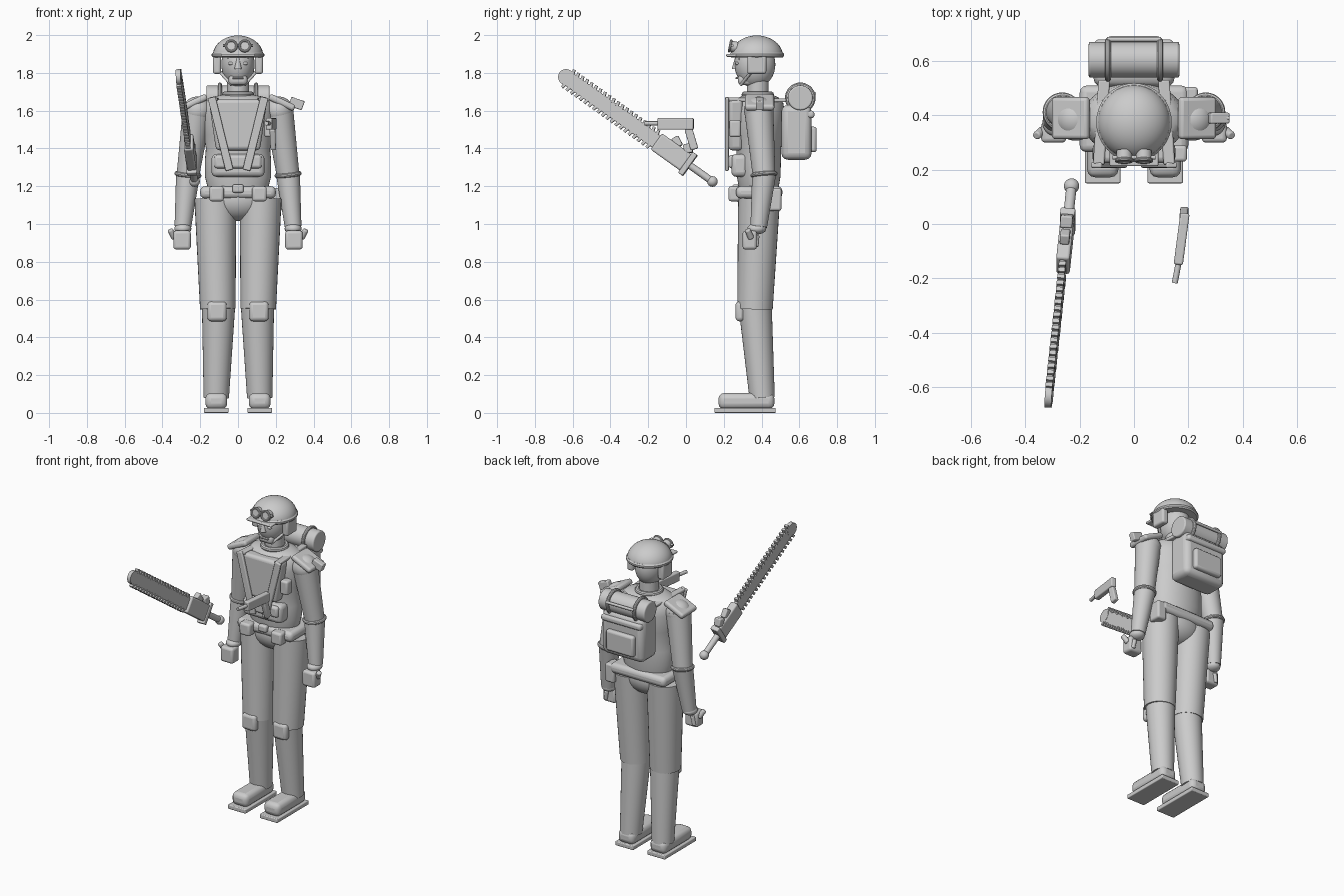
import bpy, bmesh, math
from mathutils import Vector, Matrix

if "Cube" in bpy.data.objects:
    bpy.data.objects.remove(bpy.data.objects["Cube"])

grey = bpy.data.materials.new("plain grey")
grey.diffuse_color = (0.6, 0.6, 0.6, 1)
grey.use_nodes = True
grey.node_tree.nodes["Principled BSDF"].inputs["Base Color"].default_value = grey.diffuse_color
V = Vector


def finish(name, bm, bevel=0.0):
    bmesh.ops.recalc_face_normals(bm, faces=bm.faces)
    me = bpy.data.meshes.new(name)
    bm.to_mesh(me)
    bm.free()
    me.materials.append(grey)
    ob = bpy.data.objects.new(name, me)
    bpy.context.collection.objects.link(ob)
    if bevel:
        m = ob.modifiers.new("round", 'BEVEL')
        m.width, m.segments = bevel, 3
    bpy.context.view_layer.objects.active = ob
    bpy.ops.object.select_all(action='DESELECT')
    ob.select_set(True)
    bpy.ops.object.shade_smooth_by_angle(angle=math.radians(35))
    return ob


def frame(p, axis, side):
    """Matrix with local z along axis and local x close to side."""
    z = V(axis).normalized()
    x = (V(side) - z * V(side).dot(z)).normalized()
    y = z.cross(x)
    return Matrix.Translation(V(p)) @ Matrix((x, y, z)).transposed().to_4x4()


def box(name, lo, hi, bevel=0.012, taper=1.0, tilt=0.0):
    lo, hi = V(lo), V(hi)
    c, s = (lo + hi) / 2, hi - lo
    bm = bmesh.new()
    bmesh.ops.create_cube(bm, size=1)
    for v in bm.verts:
        v.co = V(v.co[i] * s[i] for i in range(3))
        if v.co.z < 0:
            v.co.x *= taper
    bm.transform(Matrix.Translation(c) @ Matrix.Rotation(tilt, 4, 'Y'))
    return finish(name, bm, min(bevel, min(s) * 0.45))


def bar(name, p, q, width, thick, side, bevel=0.006):
    """Box from p to q, its width lying along side."""
    p, q = V(p), V(q)
    bm = bmesh.new()
    bmesh.ops.create_cube(bm, size=1)
    bm.transform(frame((p + q) / 2, q - p, side) @ Matrix.Diagonal((width, thick, (q - p).length, 1)))
    return finish(name, bm, bevel)


def tube(name, p, q, r0, r1=None, bevel=0.0):
    p, q = V(p), V(q)
    bm = bmesh.new()
    bmesh.ops.create_cone(bm, cap_ends=True, segments=32, radius1=r0, radius2=r0 if r1 is None else r1,
                          depth=(q - p).length)
    side = (1, 0, 0) if abs((q - p).normalized().x) < 0.9 else (0, 1, 0)
    bm.transform(frame((p + q) / 2, q - p, side))
    return finish(name, bm, bevel)


def ball(name, c, r, dome=False):
    bm = bmesh.new()
    bmesh.ops.create_uvsphere(bm, u_segments=36, v_segments=20, radius=1)
    if dome:
        bmesh.ops.bisect_plane(bm, geom=bm.verts[:] + bm.edges[:] + bm.faces[:], plane_co=(0, 0, 0),
                               plane_no=(0, 0, -1), clear_outer=True)
        bmesh.ops.holes_fill(bm, edges=[e for e in bm.edges if e.is_boundary])
    bm.transform(Matrix.Translation(V(c)) @ Matrix.Diagonal((*r, 1)))
    return finish(name, bm)


def ring(name, c, axis, R, r):
    bm = bmesh.new()
    n, m = 36, 10
    M = frame(c, axis, (1, 0, 0) if abs(axis[0]) < 0.9 else (0, 1, 0))
    g = [[bm.verts.new(M @ V(((R + r * math.cos(b)) * math.cos(a), (R + r * math.cos(b)) * math.sin(a), r * math.sin(b))))
          for b in (k * math.tau / m for k in range(m))] for a in (i * math.tau / n for i in range(n))]
    for i in range(n):
        for k in range(m):
            bm.faces.new((g[i][k], g[i - 1][k], g[i - 1][k - 1], g[i][k - 1]))
    return finish(name, bm)


def loft(name, rings, n=40):
    """Stack of ellipses given as (z, centre y, x radius, y radius)."""
    bm = bmesh.new()
    g = [[bm.verts.new((rx * math.cos(a), cy + ry * math.sin(a), z)) for a in (i * math.tau / n for i in range(n))]
         for z, cy, rx, ry in rings]
    for a, b in zip(g, g[1:]):
        for i in range(n):
            bm.faces.new((a[i - 1], a[i], b[i], b[i - 1]))
    bm.faces.new(g[0])
    bm.faces.new(g[-1])
    return finish(name, bm)


# Torso, hips and neck
loft("torso", [(1.19, .385, .16, .105), (1.25, .385, .175, .115), (1.34, .385, .175, .118), (1.4, .385, .17, .118),
               (1.47, .385, .18, .13), (1.58, .385, .19, .14), (1.64, .385, .18, .13), (1.67, .385, .15, .105),
               (1.685, .385, .08, .07)])
ball("hips", (0, .385, 1.13), (.17, .112, .115))
tube("neck", (0, .38, 1.64), (0, .38, 1.8), .058)
ring("collar", (0, .38, 1.685), (0, 0, 1), .07, .016)

# Belt and its pouches
box("belt", (-.2, .265, 1.135), (.2, .51, 1.2), .025)
box("buckle", (-.03, .245, 1.165), (.03, .28, 1.21))
box("hip_pouch", (.17, .42, 1.07), (.235, .505, 1.19))

# Chest armour
box("chest_plate", (-.155, .225, 1.39), (.155, .3, 1.66), .02, taper=.75)
box("belly_pouch", (-.14, .24, 1.25), (.14, .33, 1.37), .025)
box("belly_flap", (-.125, .225, 1.295), (.125, .26, 1.365), .015)
box("chest_pocket", (.14, .23, 1.46), (.195, .29, 1.55))

# Head and face
ball("head", (0, .365, 1.845), (.088, .108, .125))
box("jaw", (-.05, .275, 1.735), (.05, .38, 1.79), .02)
tube("nose", (0, .262, 1.82), (0, .266, 1.88), .02, .007)
box("mouth", (-.03, .262, 1.768), (.03, .285, 1.777), .003)

# Helmet and goggles
ball("helmet", (0, .375, 1.89), (.134, .138, .108), dome=True)
loft("helmet_rim", [(1.882, .375, .132, .137), (1.89, .375, .139, .144), (1.9, .375, .139, .144), (1.908, .375, .132, .137)])
box("visor", (-.09, .213, 1.885), (.09, .31, 1.9), .006)
tube("goggle_bridge", (-.08, .245, 1.945), (.08, .245, 1.945), .007)

# Backpack and bedroll
box("backpack", (-.15, .505, 1.34), (.15, .665, 1.63), .035)
box("pack_pocket", (-.1, .64, 1.38), (.1, .692, 1.515), .015)
box("pack_flap", (-.145, .535, 1.56), (.145, .68, 1.6), .015)
tube("bedroll", (-.167, .605, 1.668), (.167, .605, 1.668), .066, bevel=.008)
tube("roll_handle", (-.1, .68, 1.69), (.1, .68, 1.69), .009)

# Paired parts
for s, w in ((-1, "right"), (1, "left")):
    # Legs and boots
    tube(w + "_thigh", (s * .107, .365, .55), (s * .12, .387, 1.135), .094, .111)
    tube(w + "_shin", (s * .115, .403, .08), (s * .103, .366, .565), .067, .088)
    x0, x1 = sorted((s * .05, s * .18))
    box(w + "_sole", (x0, .15, 0), (x1, .475, .027), .005)
    x0, x1 = sorted((s * .057, s * .173))
    box(w + "_boot", (x0, .172, .02), (x1, .468, .105), .03)
    x0, x1 = sorted((s * .06, s * .162))
    box(w + "_knee_pad", (x0, .262, .485), (x1, .31, .59), .02)
    # Arms and hands
    ball(w + "_shoulder", (s * .215, .385, 1.6), (.078, .078, .075))
    tube(w + "_upper_arm", (s * .265, .413, 1.26), (s * .215, .385, 1.61), .06, .077)
    tube(w + "_forearm", (s * .292, .385, .985), (s * .265, .413, 1.26), .044, .063)
    ring(w + "_elbow_ring", (s * .265, .413, 1.262), (s * -.1, -.08, 1), .06, .012)
    x0, x1 = sorted((s * .25, s * .342))
    box(w + "_hand", (x0, .3, .865), (x1, .375, .965), .015)
    ball(w + "_wrist", (s * .292, .375, .975), (.045, .05, .03))
    tube(w + "_thumb", (s * .335, .345, .925), (s * .36, .325, .97), .017, .015, bevel=.006)
    tube(w + "_finger", (s * .32, .37, .88), (s * .31, .375, .94), .014, bevel=.005)
    # Shoulder pads
    bar(w + "_shoulder_pad", (s * .165, .39, 1.675), (s * .3, .39, 1.612), .155, .035, (0, 1, 0), .014)
    # Straps and belt pouches
    bar(w + "_chest_strap", (s * .14, .217, 1.67), (s * .045, .217, 1.285), .042, .02, (1, 0, 0))
    bar(w + "_shoulder_strap", (s * .13, .22, 1.66), (s * .11, .53, 1.655), .042, .02, (1, 0, 0))
    x0, x1 = sorted((s * .075, s * .152))
    box(w + "_belt_pouch", (x0, .225, 1.12), (x1, .29, 1.2), .014)
    # Face and helmet details
    ball(w + "_eye", (s * .035, .272, 1.85), (.018, .01, .009))
    bar(w + "_brow", (s * .018, .268, 1.868), (s * .055, .283, 1.873), .01, .008, (0, 0, 1), .002)
    x0, x1 = sorted((s * .09, s * .132))
    box(w + "_ear_guard", (x0, .325, 1.795), (x1, .425, 1.9), .012)
    tube(w + "_chin_strap", (s * .1, .35, 1.81), (s * .035, .29, 1.737), .008)
    tube(w + "_goggle", (s * .036, .232, 1.943), (s * .036, .27, 1.935), .029)
    ring(w + "_goggle_rim", (s * .036, .234, 1.943), (0, -1, .2), .028, .007)
    # Bedroll ties
    ring(w + "_roll_tie", (s * .096, .605, 1.668), (1, 0, 0), .07, .011)

# Gadget on the left shoulder pad
bar("shoulder_gadget", (.275, .39, 1.65), (.345, .39, 1.625), .04, .05, (0, 1, 0))
tube("gadget_tip", (.29, .39, 1.655), (.35, .39, 1.645), .007)

# Saw sword, laid out by distance along its length and across its blade
hilt = V((-.23, .14, 1.225))
along = V((-.085, -.785, .56)).normalized()
across = V((0, .56, .785))
across = (across - along * across.dot(along)).normalized()


def sw(t, u=0.0):
    return hilt + along * t + across * u


ball("sword_pommel", hilt, (.028, .028, .028))
tube("sword_grip", sw(0), sw(.17), .019)
bar("sword_guard", sw(.145), sw(.175), .135, .055, across)
bar("saw_motor", sw(.17), sw(.365), .105, .05, across, .01)
bar("motor_cap", sw(.19, .05), sw(.225, .085), .045, .045, along)
bar("motor_handle", sw(.25, .05), sw(.3, .075), .04, .035, along)
bar("saw_blade", sw(.34), sw(.955), .078, .022, across, .004)
n = across.cross(along) * .0125
tube("saw_blade_tip", sw(.955) - n, sw(.955) + n, .042)
for i in range(20):
    for s in (-1, 1):
        t = .385 + i * .029
        bar("saw_tooth", sw(t, s * .033), sw(t + .006, s * .057), .015, .026, along, 0)

# Floating pistol
bar("pistol_body", (.163, -.15, 1.53), (.188, .04, 1.53), .062, .034, (0, 0, 1), .007)
tube("pistol_barrel", (.15, -.218, 1.533), (.165, -.14, 1.533), .011)
bar("pistol_grip", (.182, .012, 1.505), (.186, .045, 1.395), .042, .03, (0, 1, 0), .007)
